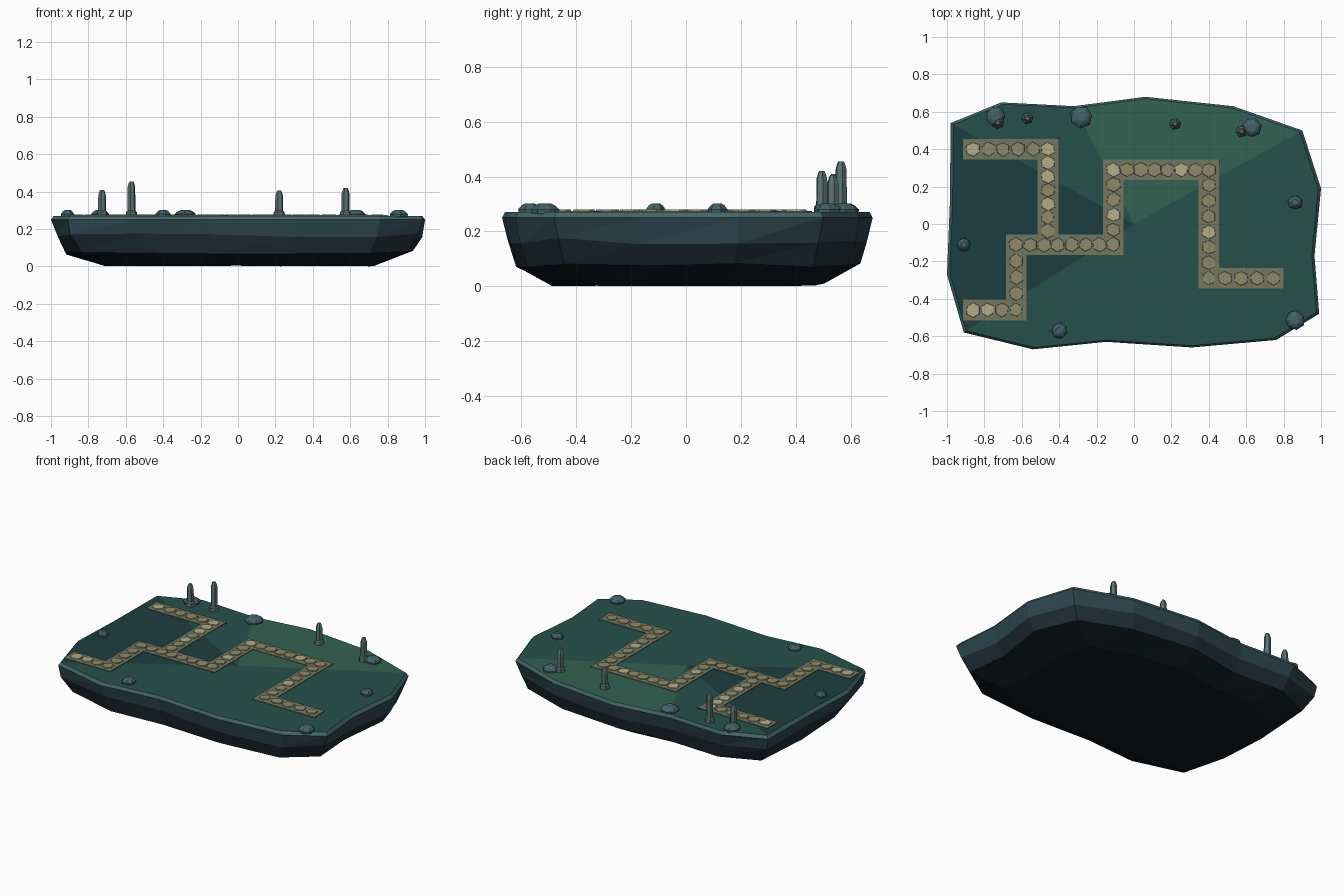
import bpy, bmesh, math, random
from mathutils import Vector

if "Cube" in bpy.data.objects:
    bpy.data.objects.remove(bpy.data.objects["Cube"])

random.seed(4)
TOP = 0.27


def mat(name, r, g, b):
    m = bpy.data.materials.new(name)
    m.diffuse_color = [(c / 255) ** 2.2 for c in (r, g, b)] + [1]
    m.use_nodes = True
    m.node_tree.nodes["Principled BSDF"].inputs["Base Color"].default_value = m.diffuse_color
    return m


def finish(name, bm, mats):
    bmesh.ops.recalc_face_normals(bm, faces=bm.faces[:])
    me = bpy.data.meshes.new(name)
    bm.to_mesh(me)
    bm.free()
    for m in mats:
        me.materials.append(m)
    ob = bpy.data.objects.new(name, me)
    bpy.context.collection.objects.link(ob)
    return ob


def loft(bm, rings, mat_ids):
    # Joins successive rings of points with quads and caps both ends
    vs = [[bm.verts.new(p) for p in ring] for ring in rings]
    n = len(vs[0])
    for k in range(len(vs) - 1):
        for i in range(n):
            j = (i + 1) % n
            f = bm.faces.new((vs[k][i], vs[k][j], vs[k + 1][j], vs[k + 1][i]))
            f.material_index = mat_ids[k]
    bm.faces.new(vs[0][::-1]).material_index = mat_ids[0]
    bm.faces.new(vs[-1]).material_index = mat_ids[-1]


def ngon(x, y, z, r, n, turn=0.0, wob=None):
    wob = wob or [1] * n
    return [(x + r * wob[i] * math.cos(turn + math.tau * i / n),
             y + r * wob[i] * math.sin(turn + math.tau * i / n), z) for i in range(n)]


def box(bm, x0, x1, y0, y1, z0, z1):
    loft(bm, [[(x0, y0, z), (x1, y0, z), (x1, y1, z), (x0, y1, z)] for z in (z0, z1)], [0])


rock_mid = mat("rock_mid", 50, 72, 82)
rock_dark = mat("rock_dark", 36, 50, 58)
rock_deep = mat("rock_deep", 24, 32, 37)
rim_mat = mat("rim", 70, 104, 104)
grass = mat("grass", 42, 82, 76)
grass_dark = mat("grass_dark", 34, 64, 66)
grass_light = mat("grass_light", 54, 98, 82)
path_mat = mat("path", 112, 118, 98)
stone_mat = mat("stone", 142, 138, 108)
stone_light = mat("stone_light", 178, 172, 136)
post_mat = mat("post", 36, 66, 68)
pillar_mat = mat("pillar", 92, 116, 114)
boulder_mat = mat("boulder", 68, 98, 104)

# Island outline, counter-clockwise from the right
outline = [(1.0, .19), (.9, .5), (.53, .63), (.06, .68), (-.32, .63), (-.71, .65),
           (-.98, .54), (-.985, .1), (-1.0, -.27), (-.91, -.58), (-.54, -.67),
           (-.15, -.63), (.31, -.66), (.76, -.62), (.99, -.48), (.965, -.17)]
N = len(outline)

# Rocky hull with an irregular faceted side
bm = bmesh.new()
rings = []
for z, s, jit in ((0.0, .73, .012), (.075, .925, .012), (.165, .975, .012), (.25, 1, 0), (TOP, .985, 0)):
    ring = []
    for x, y in outline:
        k = s + random.uniform(-jit, jit)
        dz = random.uniform(0, .012) if z == 0 else random.uniform(-jit, jit)
        ring.append(bm.verts.new((x * k, y * k, z + dz)))
    rings.append(ring)
for k in range(4):
    for i in range(N):
        j = (i + 1) % N
        a, b, c, d = rings[k][i], rings[k][j], rings[k + 1][j], rings[k + 1][i]
        for tri in ((a, b, c), (a, c, d)):
            bm.faces.new(tri).material_index = (2, 1, 0, 3)[k]
bottom = bm.verts.new((0, 0, .004))
for i in range(N):
    bm.faces.new((rings[0][(i + 1) % N], rings[0][i], bottom)).material_index = 2
centre = bm.verts.new((0, 0, TOP))
for i in range(N):
    f = bm.faces.new((rings[4][i], rings[4][(i + 1) % N], centre))
    f.material_index = 6 if 1 <= i <= 3 else 5 if 6 <= i <= 8 else 4
finish("island", bm, [rock_mid, rock_dark, rock_deep, rim_mat, grass, grass_dark, grass_light])

# Winding path: centre lines of two branches
branches = [
    [(-.86, .40), (-.46, .40), (-.46, -.11)],
    [(-.86, -.46), (-.63, -.46), (-.63, -.11), (-.11, -.11), (-.11, .29),
     (.40, .29), (.40, -.29), (.745, -.29)]]
H = .055
strips, slabs = bmesh.new(), bmesh.new()
for pts in branches:
    for s, (p, q) in enumerate(zip(pts, pts[1:])):
        box(strips, min(p[0], q[0]) - H, max(p[0], q[0]) + H,
            min(p[1], q[1]) - H, max(p[1], q[1]) + H, TOP - .01, TOP + .004 + .0003 * (s % 2))
        # Six-sided stepping stones along the segment
        a, b = Vector(p), Vector(q)
        steps = max(1, round((b - a).length / .078))
        for i in range(0 if s == 0 else 1, steps + 1):
            c = a.lerp(b, i / steps)
            if pts is branches[0] and s == 1 and i == steps:
                continue
            wob = [random.uniform(.88, 1.06) for _ in range(6)]
            turn = math.pi / 6 + random.uniform(-.12, .12)
            loft(slabs, [ngon(c.x, c.y, TOP, .041, 6, turn, wob),
                         ngon(c.x, c.y, TOP + .009, .038, 6, turn, wob)],
                 [int(random.random() < .18)])
finish("path_strips", strips, [path_mat])
finish("path_stones", slabs, [stone_mat, stone_light])

# Small marker posts at the path corners
bm = bmesh.new()
for x, y in ((-.415, .445), (-.15, .33), (.445, .33), (.36, -.33), (-.07, -.155),
             (.79, -.325), (-.9, -.475), (-.59, -.5), (-.67, -.075)):
    box(bm, x - .014, x + .014, y - .014, y + .014, TOP - .005, TOP + .0035)
finish("corner_posts", bm, [post_mat])

# Standing pillars with a plinth and a tapered tip
for i, (x, y, top) in enumerate(((-.727, .54, .41), (-.57, .565, .455), (.22, .535, .405), (.575, .495, .42))):
    bm = bmesh.new()
    t = .3 + i
    loft(bm, [ngon(x, y, z, r, 6, t) for z, r in
              ((TOP - .005, .032), (TOP + .02, .030), (TOP + .028, .022),
               (top - .03, .021), (top - .006, .014), (top, .010))], [0] * 5)
    finish("pillar_%d" % (i + 1), bm, [pillar_mat])

# Low boulders near the rim
for i, (x, y, r) in enumerate(((-.74, .575, .053), (-.28, .575, .06), (.63, .515, .053), (.86, .115, .04),
                               (.86, -.515, .052), (-.4, -.57, .043), (-.91, -.11, .038))):
    bm = bmesh.new()
    wob = [random.uniform(.9, 1.08) for _ in range(7)]
    loft(bm, [ngon(x, y, TOP + dz, r * k, 7, i, wob) for dz, k in
              ((-.006, .95), (.010, 1), (.024, .72), (.031, .45))], [0] * 3)
    finish("boulder_%d" % (i + 1), bm, [boulder_mat])
